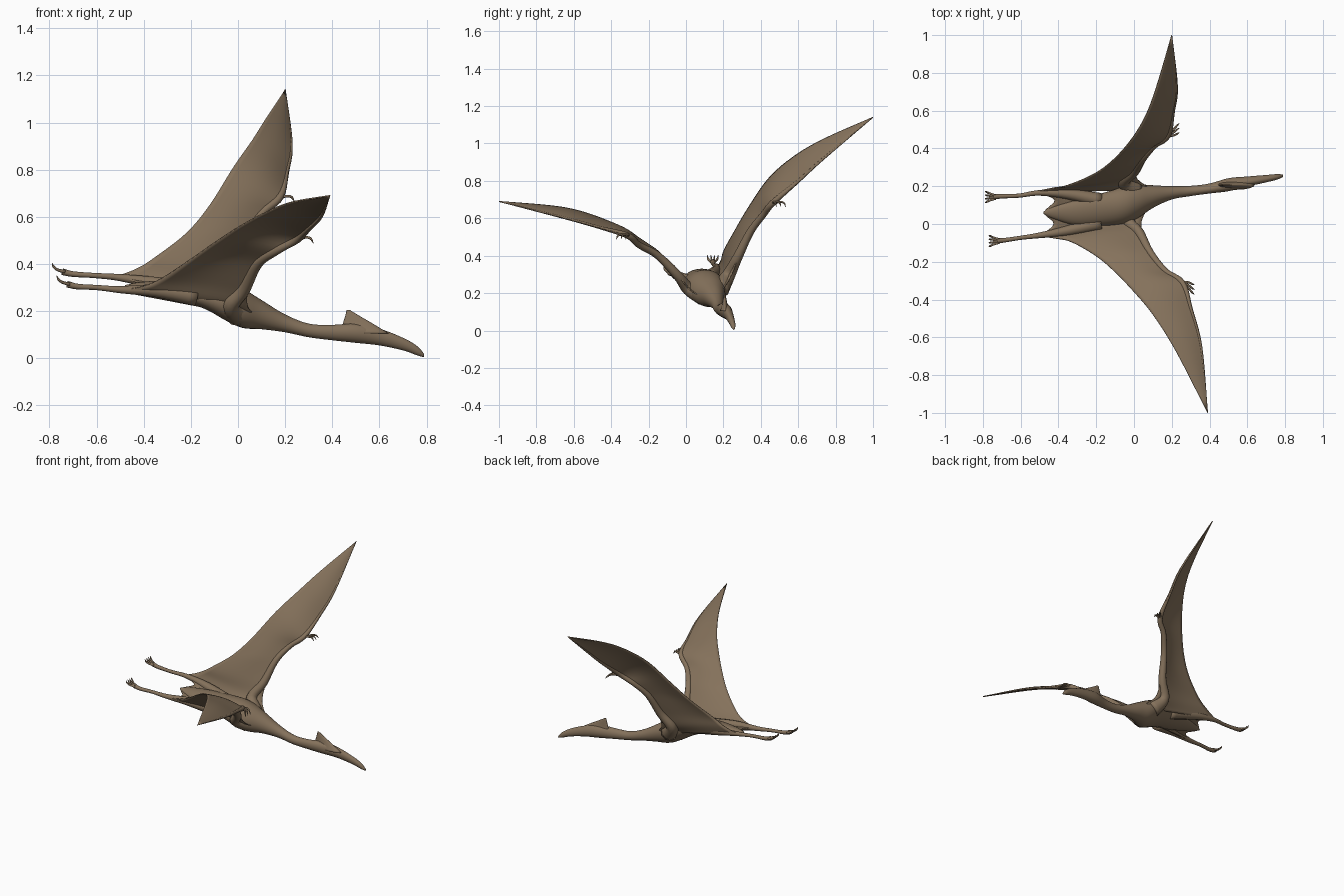
import bpy, bmesh, math
from mathutils import Vector, Matrix

cube = bpy.data.objects.get("Cube")
if cube:
    bpy.data.objects.remove(cube, do_unlink=True)

# One hide colour for the whole animal
hide = bpy.data.materials.new("brown_hide")
hide.use_nodes = True
colour = (0.235, 0.168, 0.106, 1)
hide.diffuse_color = colour
hide.node_tree.nodes["Principled BSDF"].inputs["Base Color"].default_value = colour
hide.node_tree.nodes["Principled BSDF"].inputs["Roughness"].default_value = 0.8


def smooth_path(points, steps):
    """Catmull-Rom resampling of a list of equal-length tuples."""
    pts = [Vector(p) for p in points]
    pts = [pts[0] * 2 - pts[1]] + pts + [pts[-1] * 2 - pts[-2]]
    out = []
    for a, b, c, d in zip(pts, pts[1:], pts[2:], pts[3:]):
        for i in range(steps):
            t = i / steps
            out.append((b * 2 + (c - a) * t + (a * 2 - b * 5 + c * 4 - d) * t ** 2
                        + (b * 3 - a - c * 3 + d) * t ** 3) / 2)
    return out + [pts[-2]]


def loft(name, rows, closed=True):
    """Skin rows of points; closed rows become capped tubes."""
    bm = bmesh.new()
    grid = [[bm.verts.new(p) for p in row] for row in rows]
    n = len(grid[0])
    for r, s in zip(grid, grid[1:]):
        for i in range(n if closed else n - 1):
            j = (i + 1) % n
            bm.faces.new((r[i], r[j], s[j], s[i]))
    if closed:
        bm.faces.new(grid[0])
        bm.faces.new(grid[-1])
    bmesh.ops.remove_doubles(bm, verts=bm.verts, dist=0.00005)
    bmesh.ops.recalc_face_normals(bm, faces=bm.faces)
    mesh = bpy.data.meshes.new(name)
    bm.to_mesh(mesh)
    bm.free()
    mesh.materials.append(hide)
    mesh.polygons.foreach_set("use_smooth", [True] * len(mesh.polygons))
    obj = bpy.data.objects.new(name, mesh)
    bpy.context.collection.objects.link(obj)
    return obj


def circle(n):
    return [(math.cos(math.tau * i / n), math.sin(math.tau * i / n)) for i in range(n)]


def tube(name, points, up, sides=10, steps=5):
    """Tapered tube through (x, y, z, radius) points."""
    path = smooth_path(points, steps)
    rows = []
    for i, p in enumerate(path):
        along = path[min(i + 1, len(path) - 1)].xyz - path[max(i - 1, 0)].xyz
        u = along.cross(Vector(up)).normalized()
        v = along.cross(u).normalized()
        r = max(p.w, 0.001)
        rows.append([p.xyz + (u * c + v * s) * r for c, s in circle(sides)])
    return loft(name, rows)


def membrane(name, lead, trail, camber, thickness, chord_steps=12):
    """Thin cambered skin stretched between two edge curves."""
    front, back = smooth_path(lead, 5), smooth_path(trail, 5)
    rows = []
    for i, (a, b) in enumerate(zip(front, back)):
        j, k = max(i - 1, 0), min(i + 1, len(front) - 1)
        span = front[k] + back[k] - front[j] - back[j]
        normal = (b - a).cross(span).normalized()
        if normal.z < 0:
            normal.negate()
        bulge = normal * (b - a).length * camber * min(1, i / 15)
        rows.append([a.lerp(b, t / chord_steps) + bulge * math.sin(math.pi * t / chord_steps)
                     for t in range(chord_steps + 1)])
    obj = loft(name, rows, closed=False)
    solid = obj.modifiers.new("thickness", "SOLIDIFY")
    solid.thickness = thickness
    solid.offset = 0
    return obj


# Body, neck and head: x, y, z, half width, half height
spine = [(-.48, .06, .305, .006, .005), (-.42, .06, .303, .035, .018), (-.3, .06, .293, .07, .035),
         (-.15, .08, .27, .09, .055), (-.05, .1, .24, .1, .08), (.02, .12, .212, .09, .083),
         (.1, .145, .185, .06, .062), (.2, .165, .148, .035, .038), (.3, .175, .118, .027, .029),
         (.4, .188, .109, .026, .033), (.5, .208, .106, .034, .041), (.6, .225, .09, .026, .036),
         (.7, .24, .06, .019, .027), (.76, .25, .032, .014, .02), (.79, .255, .011, .006, .007)]
roll = Matrix.Rotation(math.radians(13), 3, "X")
loft("body_and_head", [[Vector(p[:3]) + roll @ Vector((0, c * p[3], s * p[4])) for c, s in circle(28)]
                       for p in smooth_path(spine, 5)])

# Head crest: height, back x, front x, half width
crest = [(.105, .44, .64, .026), (.145, .445, .575, .014), (.18, .455, .515, .007), (.205, .461, .474, .002)]
loft("head_crest", [[((b + f) / 2 + c * (f - b) / 2, .207 + s * w, z) for c, s in circle(16)]
                    for z, b, f, w in smooth_path(crest, 4)])

# Wing edges from root to tip
wings = {
    "left": ([(.1, .18, .2), (.02, .235, .28), (.02, .28, .39), (.06, .35, .53), (.12, .42, .62),
              (.19, .47, .68), (.215, .6, .79), (.23, .73, .91), (.2, 1, 1.14)],
             [(-.52, .172, .345), (-.43, .19, .38), (-.35, .205, .43), (-.22, .26, .53), (-.12, .33, .65),
              (-.02, .44, .81), (.06, .57, .925), (.12, .73, 1.02), (.2, 1, 1.14)]),
    "right": ([(.1, .12, .17), (.045, .03, .21), (.045, -.04, .29), (.1, -.15, .4), (.18, -.25, .455),
               (.27, -.31, .505), (.31, -.45, .545), (.36, -.65, .6), (.39, -1, .69)],
              [(-.52, -.062, .288), (-.42, -.075, .3), (-.33, -.095, .335), (-.2, -.17, .42), (-.1, -.255, .49),
               (0, -.36, .555), (.1, -.48, .61), (.22, -.67, .66), (.39, -1, .69)]),
}
arm_radii = [.055, .036, .026, .02, .017, .016, .009, .007, .002]
for side, (lead, trail) in wings.items():
    out = 1 if side == "left" else -1
    membrane(side + "_wing", lead, trail, .06, .006)
    # Arm and long wing finger run just inside the leading edge
    bones = []
    for i, (a, b, r) in enumerate(zip(lead, trail, arm_radii)):
        inset = .16 if i < 2 else .05
        bones.append((*Vector(a).lerp(Vector(b), inset), r))
    tube(side + "_arm", bones, (1, 0, 0))
    # Three clawed fingers at the wrist
    wrist = Vector(lead[5])
    for i in range(3):
        spread = (i - 1) * .014
        finger = [(-.015, 0, 0, .009), (.015, out * .012 + spread, .008, .006),
                  (.038, out * .03 + spread * 1.6, .003, .005), (.05, out * .038 + spread * 1.8, -.018, .001)]
        tube(f"{side}_finger_{i + 1}", [(*(wrist + Vector(f[:3])), f[3]) for f in finger], (0, 0, 1), 6, 3)

# Legs with four spread toes
legs = {
    "left": [(-.18, .125, .285, .04), (-.35, .158, .318, .027), (-.5, .165, .342, .015),
             (-.61, .15, .351, .011), (-.7, .147, .357, .012), (-.745, .143, .367, .014)],
    "right": [(-.18, .005, .262, .04), (-.35, -.035, .286, .027), (-.5, -.06, .291, .015),
              (-.6, -.073, .3, .011), (-.68, -.085, .304, .012), (-.725, -.09, .314, .014)],
}
for side, leg in legs.items():
    tube(side + "_leg", leg, (0, 0, 1), 12)
    ankle = Vector(leg[-1][:3])
    for i in range(4):
        spread = (i - 1.5) * .009
        toe = [(.01, spread * .6, 0, .008), (-.02, spread * 1.4, .008, .006),
               (-.037, spread * 2, .021, .005), (-.044, spread * 2.1, .037, .001)]
        tube(f"{side}_toe_{i + 1}", [(*(ankle + Vector(t[:3])), t[3]) for t in toe], (0, 1, 0), 6, 3)

# Skin between the legs, notched on both sides of the tail
membrane("tail_skin",
         [(-.25, .14, .3), (-.25, .11, .295), (-.25, .06, .285), (-.25, .01, .275), (-.25, -.03, .27)],
         [(-.5, .163, .34), (-.42, .125, .32), (-.475, .06, .305), (-.425, 0, .292), (-.49, -.058, .29)],
         0, .008, 8)
